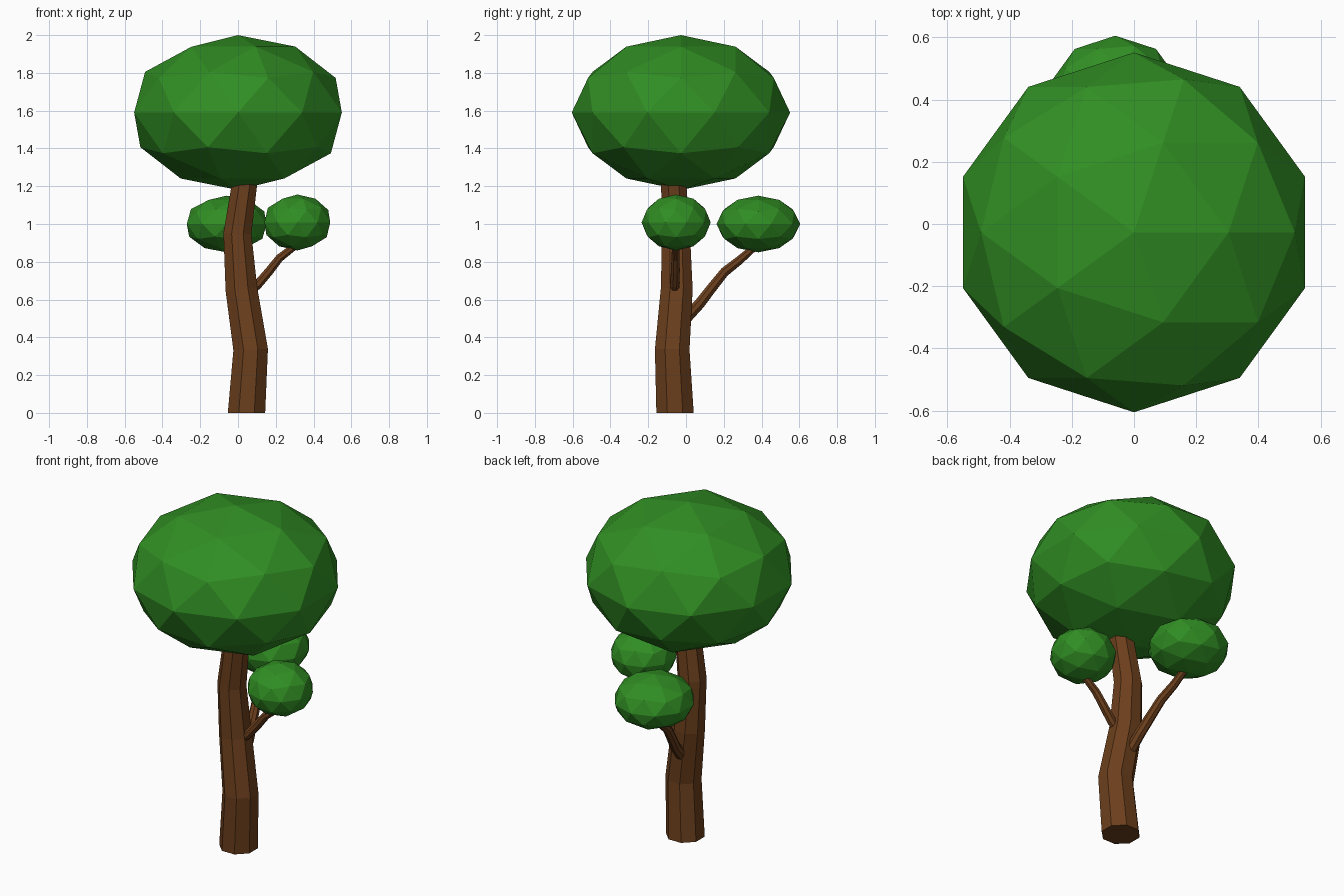
import bpy, bmesh, math
from mathutils import Vector

if "Cube" in bpy.data.objects:
    bpy.data.objects.remove(bpy.data.objects["Cube"])


def material(name, color):
    m = bpy.data.materials.new(name)
    m.diffuse_color = (*color, 1)
    m.use_nodes = True
    m.node_tree.nodes["Principled BSDF"].inputs["Base Color"].default_value = m.diffuse_color
    return m


bark = material("bark", (0.15, 0.05, 0.012))
leaf = material("leaves", (0.03, 0.27, 0.017))


def tube(name, path, sides, turn=0.5):
    """Faceted tube through (x, y, z, radius) points, closed at both ends."""
    pts = [Vector(p[:3]) for p in path]
    bm = bmesh.new()
    rings = []
    for i, p in enumerate(pts):
        d = pts[min(i + 1, len(pts) - 1)] - pts[max(i - 1, 0)]
        if p.z == 0:
            d = Vector((0, 0, 1))  # keep the base flat on the ground
        q = Vector((0, 0, 1)).rotation_difference(d.normalized())
        ring = []
        for k in range(sides):
            a = 2 * math.pi * (k + turn) / sides
            ring.append(bm.verts.new(p + q @ Vector((math.cos(a), math.sin(a), 0)) * path[i][3]))
        rings.append(ring)
    for a, b in zip(rings, rings[1:]):
        for k in range(sides):
            n = (k + 1) % sides
            bm.faces.new((a[k], a[n], b[n], b[k]))
    bm.faces.new(rings[0][::-1])
    bm.faces.new(rings[-1])
    me = bpy.data.meshes.new(name)
    bm.to_mesh(me)
    bm.free()
    me.materials.append(bark)
    bpy.context.collection.objects.link(bpy.data.objects.new(name, me))


def crown(name, center, size):
    """Low-poly leaf ball."""
    bpy.ops.mesh.primitive_ico_sphere_add(subdivisions=2, radius=1, location=center)
    ob = bpy.context.object
    ob.name = name
    ob.scale = size
    ob.data.materials.append(leaf)


# Trunk
tube("trunk", [(0.045, -0.058, 0, 0.107), (0.067, -0.073, 0.335, 0.099),
               (0.018, -0.049, 0.655, 0.091), (-0.003, -0.053, 0.95, 0.08),
               (0.04, -0.067, 1.25, 0.071)], 8)

# Branches
tube("right_branch", [(0.05, -0.058, 0.63, 0.026), (0.105, -0.060, 0.68, 0.026),
                      (0.165, -0.056, 0.75, 0.025), (0.22, -0.056, 0.82, 0.023),
                      (0.31, -0.054, 0.89, 0.02)], 8)
tube("back_branch", [(0.03, -0.01, 0.49, 0.032), (0.02, 0.071, 0.577, 0.03),
                     (0.00, 0.135, 0.66, 0.028), (-0.02, 0.204, 0.746, 0.026),
                     (-0.04, 0.283, 0.808, 0.024), (-0.055, 0.36, 0.875, 0.02)], 8)

# Leaf crowns
crown("main_crown", (0, -0.027, 1.59), (0.578, 0.578, 0.41))
crown("right_crown", (0.314, -0.052, 1.008), (0.183, 0.183, 0.148))
crown("back_crown", (-0.06, 0.383, 1.0), (0.222, 0.222, 0.15))
